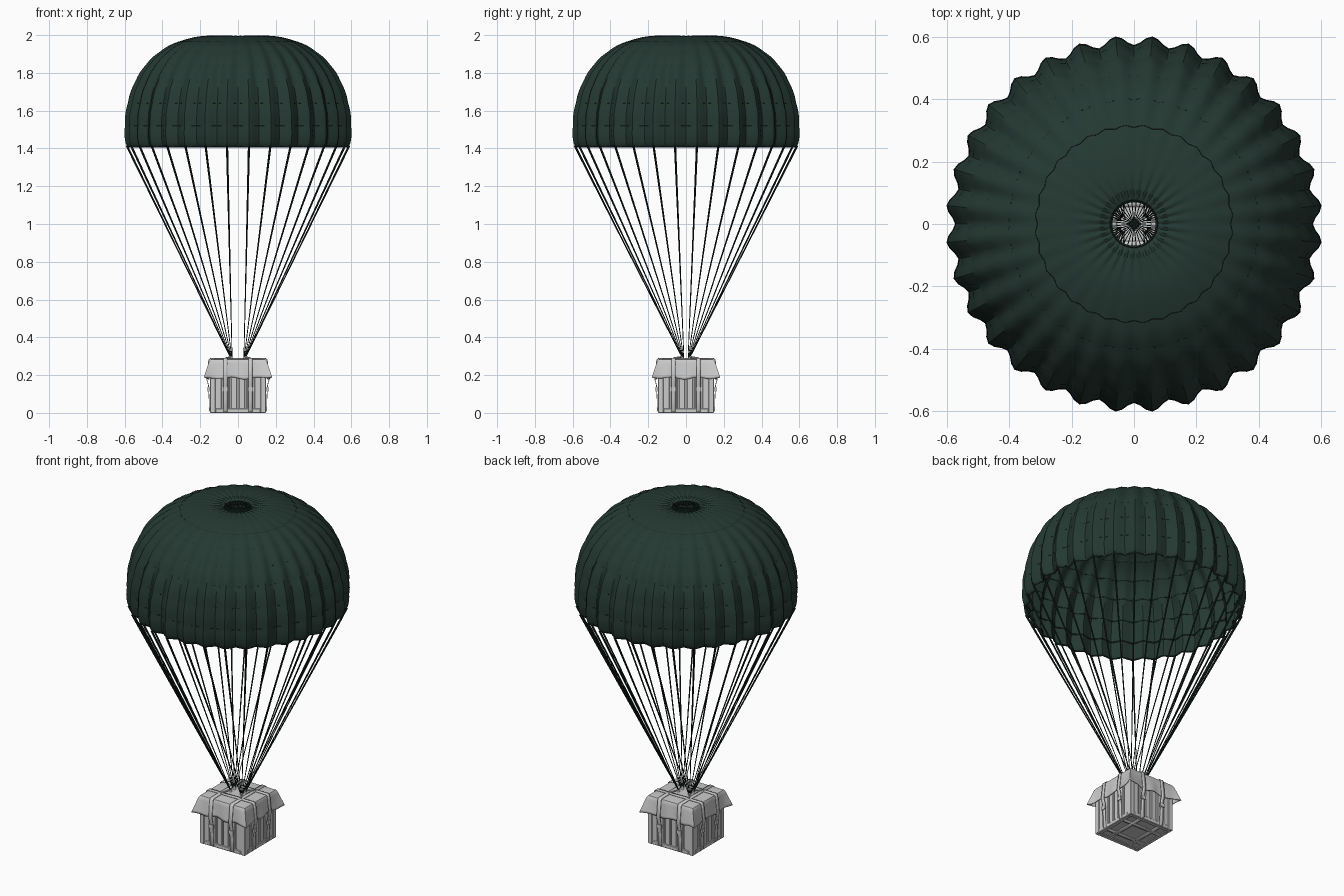
import bpy, math
from mathutils import Vector

if "Cube" in bpy.data.objects:
    bpy.data.objects.remove(bpy.data.objects["Cube"])

N = 32                       # gores and suspension lines
STEP = 2 * math.pi / N


def material(name, rgb):
    m = bpy.data.materials.new(name)
    m.diffuse_color = (*rgb, 1)
    m.use_nodes = True
    m.node_tree.nodes["Principled BSDF"].inputs["Base Color"].default_value = m.diffuse_color
    return m


GREEN = material("dark_green_cloth", (0.018, 0.040, 0.032))
CORD = material("dark_cord", (0.009, 0.020, 0.016))


def make(name, verts, faces, mat=None, thick=0, angle=40, offset=0):
    me = bpy.data.meshes.new(name)
    me.from_pydata(verts, [], faces)
    me.update()
    ob = bpy.data.objects.new(name, me)
    bpy.context.collection.objects.link(ob)
    if mat:
        me.materials.append(mat)
    if thick:
        mod = ob.modifiers.new("thickness", 'SOLIDIFY')
        mod.thickness, mod.offset = thick, offset
    bpy.ops.object.select_all(action='DESELECT')
    ob.select_set(True)
    bpy.context.view_layer.objects.active = ob
    if angle:
        bpy.ops.object.shade_smooth_by_angle(angle=math.radians(angle))
    return ob


def lathe_faces(rows, n):
    return [(i * n + j, (i + 1) * n + j, (i + 1) * n + (j + 1) % n, i * n + (j + 1) % n)
            for i in range(rows - 1) for j in range(n)]


def add_box(verts, faces, c, h):
    b = len(verts)
    verts += [(c[0] + sx * h[0], c[1] + sy * h[1], c[2] + sz * h[2])
              for sz in (-1, 1) for sx, sy in ((-1, -1), (1, -1), (1, 1), (-1, 1))]
    faces += [tuple(b + k for k in f) for f in
              ((3, 2, 1, 0), (4, 5, 6, 7), (0, 1, 5, 4), (1, 2, 6, 5), (2, 3, 7, 6), (3, 0, 4, 7))]


def add_rod(verts, faces, a, b, ra, rb, n=6):
    a, b = Vector(a), Vector(b)
    d = (b - a).normalized()
    u = d.orthogonal().normalized()
    v = d.cross(u)
    s = len(verts)
    for p, r in ((a, ra), (b, rb)):
        verts += [tuple(p + r * (u * math.cos(2 * math.pi * k / n) + v * math.sin(2 * math.pi * k / n)))
                  for k in range(n)]
    faces += [(s + k, s + (k + 1) % n, s + n + (k + 1) % n, s + n + k) for k in range(n)]
    faces += [tuple(s + k for k in reversed(range(n))), tuple(s + n + k for k in range(n))]


# Canopy: puffed bands between horizontal seams, scalloped into gores
seams = [(0.075, 1.984), (0.115, 1.996), (0.32, 1.962), (0.412, 1.912), (0.49, 1.84),
         (0.545, 1.752), (0.584, 1.64), (0.599, 1.52), (0.596, 1.43), (0.585, 1.41)]
profile = []
for (r0, z0), (r1, z1) in zip(seams, seams[1:]):
    dr, dz = r1 - r0, z1 - z0
    for k in range(7):
        t = k / 7
        b = 0.05 * math.sin(math.pi * t)
        profile.append((r0 + dr * t - dz * b, z0 + dz * t + dr * b))
profile.append(seams[-1])


def scallop(r, z, a):
    w = 0.5 + 0.5 * math.cos(N * a)              # 1 in the valleys, 0 on the ridges
    pucker = 0.006 * math.exp(-((r - 0.12) / 0.05) ** 2)
    r -= 0.03 * (r / 0.6) ** 2 * w
    return (r * math.cos(a), r * math.sin(a), z - pucker * w)


M = N * 6
make("canopy", [scallop(r, z, 2 * math.pi * j / M) for r, z in profile for j in range(M)],
     lathe_faces(len(profile), M), GREEN, 0.004, 35)


# Seam tapes and hem following the scallops
def tape(name, r, z, rad):
    n = N * 4
    verts = []
    for k in range(4):
        q = math.pi / 2 * k
        verts += [scallop(r + rad * math.cos(q), z + rad * math.sin(q), 2 * math.pi * j / n) for j in range(n)]
    faces = [(k * n + j, k * n + (j + 1) % n, (k + 1) % 4 * n + (j + 1) % n, (k + 1) % 4 * n + j)
             for k in range(4) for j in range(n)]
    make(name, verts, faces, CORD)


for i, (r, z) in enumerate(seams[2:8]):
    tape(f"seam_tape_{i + 1}", r - 0.002, z, 0.004)
tape("vent_hem", *seams[0], 0.005)
tape("canopy_hem", *seams[-1], 0.005)

# Cords crossing the vent hole
V, F = [], []
for k in range(N // 2):
    a = (k + 0.5) * STEP
    p = Vector((0.077 * math.cos(a), 0.077 * math.sin(a), 1.984))
    add_rod(V, F, p, (-p.x, -p.y, p.z), 0.0015, 0.0015, 5)
make("vent_cords", V, F, CORD)

# Suspension lines gathered into four points above the crate
V, F = [], []
for k in range(N):
    a = (k + 0.5) * STEP
    c, s = math.cos(a), math.sin(a)
    end = (math.copysign(0.03, c) + 0.012 * c, math.copysign(0.01, s) + 0.012 * s, 0.295)
    add_rod(V, F, (0.592 * c, 0.592 * s, 1.415), end, 0.006, 0.0018)
make("suspension_lines", V, F, CORD)

# Crate: core, vertical planks, corner posts, bottom rails
V, F = [], []
add_box(V, F, (0, 0, 0.141), (0.136, 0.136, 0.136))
for sx in (-1, 1):
    for sy in (-1, 1):
        add_box(V, F, (sx * 0.134, sy * 0.134, 0.14), (0.014, 0.014, 0.14))
for side in (-1, 1):
    for k in range(6):
        o = (k - 2.5) * 0.042
        add_box(V, F, (o, side * 0.136, 0.143), (0.017, 0.008, 0.133))
        add_box(V, F, (side * 0.136, o, 0.143), (0.008, 0.017, 0.133))
    add_box(V, F, (0, side * 0.134, 0.012), (0.12, 0.013, 0.012))
    add_box(V, F, (side * 0.134, 0, 0.012), (0.013, 0.12, 0.012))
crate = make("crate", V, F, angle=0)
bev = crate.modifiers.new("soft_edges", 'BEVEL')
bev.width, bev.segments = 0.003, 1

# Cloth cover: flat top with a wavy skirt flaring at the corners
K = 20
rows = [(0.0, 0.0), (0.9, 0.0), (0.98, 0.012)] + [(1.0, 0.1 + 0.9 * i / 7) for i in range(8)]
V = []
for scale, s in rows:
    for side in range(4):
        ca, sa = round(math.cos(side * math.pi / 2)), round(math.sin(side * math.pi / 2))
        for k in range(K):
            u = 2 * k / K - 1
            c = abs(u) ** 5
            h = 0.148 * scale
            out = s * (0.010 + 0.022 * c + 0.004 * math.sin(9 * u + side) * (1 - c))
            x, y = u * (h + s * (0.010 + 0.022 * c)), -(h + out)
            z = 0.283 - s * (0.100 + 0.006 * math.sin(7 * u + 2 * side) * (1 - c) - 0.004 * c)
            V.append((x * ca - y * sa, x * sa + y * ca, z))
make("cloth_cover", V, lathe_faces(len(rows), 4 * K), None, 0.004, 50)

# Straps looping around the crate both ways
half = [(0.0, 0.288), (0.146, 0.288), (0.155, 0.280), (0.166, 0.18), (0.157, 0.15),
        (0.153, 0.08), (0.151, 0.012), (0.143, 0.002), (0.0, 0.002)]
loop = half + [(-x, z) for x, z in half[-2:0:-1]]
L = len(loop)
for name, swap in (("front_back_strap", True), ("side_strap", False)):
    for i, o in enumerate((-0.066, 0.066)):
        V = [(o + w, x, z) if swap else (x, o + w, z) for w in (-0.011, 0.011) for x, z in loop]
        make(f"{name}_{i + 1}", V, lathe_faces(2, L), None, 0.004, 40)

# Buckles on the straps
V, F = [], []
for side in (-1, 1):
    for o in (-0.066, 0.066):
        add_box(V, F, (o, side * 0.157, 0.125), (0.014, 0.005, 0.011))
        add_box(V, F, (side * 0.157, o, 0.125), (0.005, 0.014, 0.011))
make("strap_buckles", V, F, angle=0)

# Harness webbing from the strap crossings to the gathered lines, with knots
V, F = [], []
for sx in (-1, 1):
    for sy in (-1, 1):
        top = (sx * 0.036, sy * 0.018, 0.298)
        add_rod(V, F, (sx * 0.066, sy * 0.066, 0.289), top, 0.005, 0.004, 8)
        add_rod(V, F, (top[0], top[1], 0.287), (top[0], top[1], 0.303), 0.009, 0.006, 10)
make("harness", V, F)
